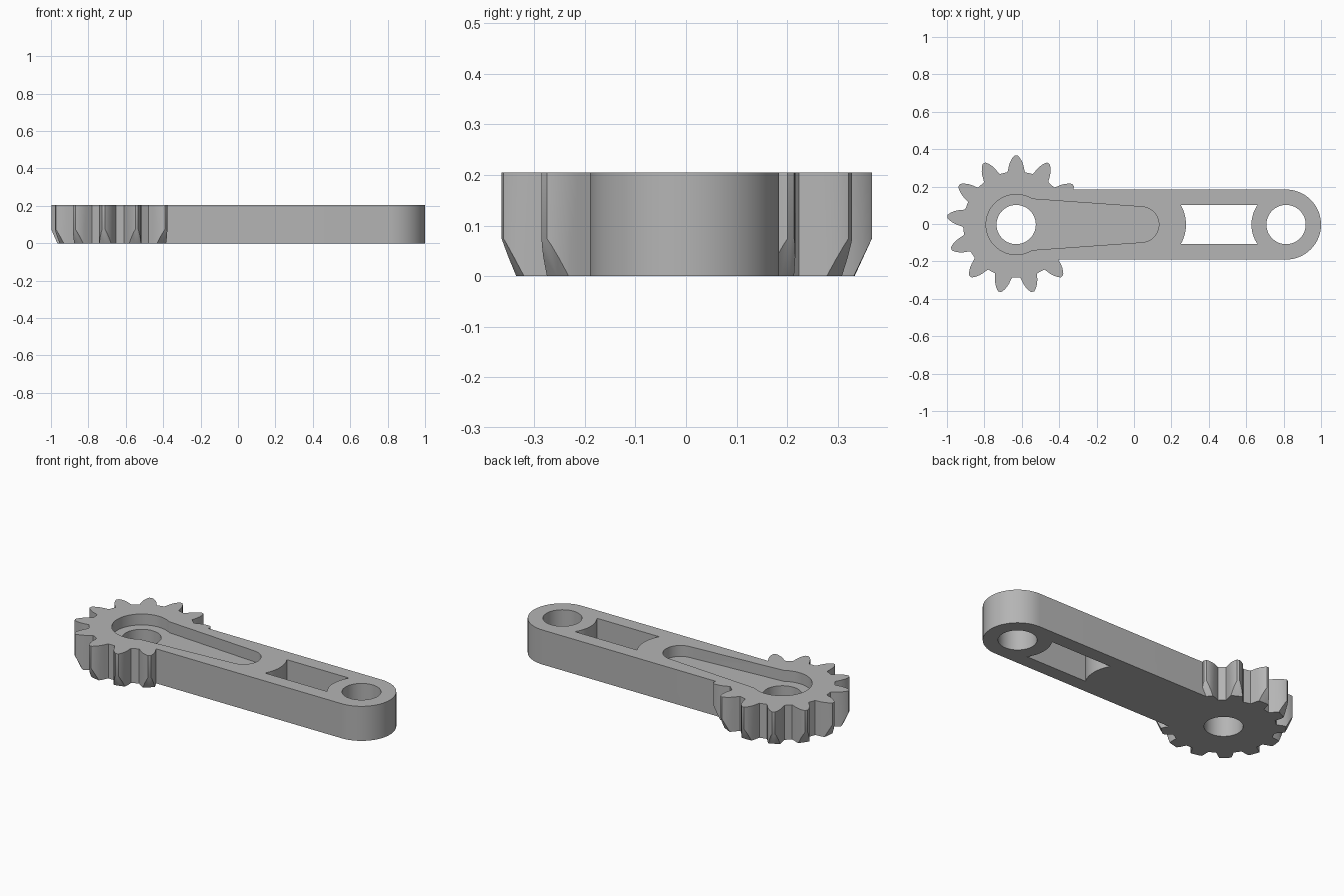
import bpy
import bmesh
from math import cos, sin, pi, tau, radians, atan2, hypot

if "Cube" in bpy.data.objects:
    bpy.data.objects.remove(bpy.data.objects["Cube"], do_unlink=True)

HEIGHT = 0.205
GEAR_X, END_X, Y0 = -0.63, 0.813, -0.003
BAR_R, HOLE_R, TEETH = 0.187, 0.105, 13

grey = bpy.data.materials.new("plain grey")
grey.use_nodes = True
colour = (0.46, 0.46, 0.46, 1)
grey.diffuse_color = colour
grey.node_tree.nodes["Principled BSDF"].inputs["Base Color"].default_value = colour


def arc(x, radius, start, end, steps=32):
    """Points on an arc centred on the long axis; angles in radians."""
    return [(x + radius * cos(start + (end - start) * i / steps),
             Y0 + radius * sin(start + (end - start) * i / steps))
            for i in range(steps + 1)]


def prism(name, points, low, high):
    """Upright solid from a counter-clockwise outline."""
    bm = bmesh.new()
    base = bm.faces.new([bm.verts.new((x, y, low)) for x, y in points])
    top = bmesh.ops.extrude_face_region(bm, geom=[base])
    moved = [v for v in top["geom"] if isinstance(v, bmesh.types.BMVert)]
    bmesh.ops.translate(bm, verts=moved, vec=(0, 0, high - low))
    bmesh.ops.recalc_face_normals(bm, faces=bm.faces)
    mesh = bpy.data.meshes.new(name)
    bm.to_mesh(mesh)
    bm.free()
    mesh.materials.append(grey)
    obj = bpy.data.objects.new(name, mesh)
    bpy.context.collection.objects.link(obj)
    return obj


def combine(target, tool, operation):
    """Apply a boolean and discard the tool."""
    mod = target.modifiers.new(operation.lower(), "BOOLEAN")
    mod.operation, mod.object, mod.solver = operation, tool, "EXACT"
    bpy.context.view_layer.objects.active = target
    bpy.ops.object.modifier_apply(modifier=mod.name)
    bpy.data.objects.remove(tool, do_unlink=True)


# Gear with curved tooth flanks: radius and half-width from root to tip
flank = [(0.28, 0.047), (0.295, 0.043), (0.315, 0.039), (0.335, 0.032),
         (0.352, 0.023), (0.364, 0.014), (0.37, 0.008)]
tooth = [(r, -w) for r, w in flank] + [(r, w) for r, w in reversed(flank)]
outline = []
for i in range(TEETH):
    turn = pi / 2 + tau * i / TEETH
    for r, w in tooth:
        a = turn + atan2(w, r)
        outline.append((GEAR_X + hypot(r, w) * cos(a), Y0 + hypot(r, w) * sin(a)))
lever = prism("gear_lever", outline, 0, HEIGHT)

# Conical chamfer on the lower tooth tips
bpy.ops.mesh.primitive_cone_add(vertices=104, radius1=0.306, radius2=0.506,
                                depth=0.433, location=(GEAR_X, Y0, 0.1515))
combine(lever, bpy.context.object, "INTERSECT")

# Arm with a rounded far end
arm = [(GEAR_X, Y0 + BAR_R), (GEAR_X, Y0 - BAR_R)] + arc(END_X, BAR_R, -pi / 2, pi / 2)
combine(lever, prism("arm", arm, 0, HEIGHT), "UNION")

# Teardrop recess in the top, with a round boss end around the bore
corner = radians(58)
recess = (arc(GEAR_X, 0.161, corner, tau - corner, 48)
          + arc(0.038, 0.095, radians(-86), radians(86)))
combine(lever, prism("recess", recess, HEIGHT - 0.065, HEIGHT + 0.1), "DIFFERENCE")

# Window whose ends curve around the neighbouring recess and hole
spread, inner = 0.515, 0.595
window = (arc(0.068, 0.21, spread, -spread, 16)
          + arc(END_X, 0.185, pi + inner, pi - inner, 16))
combine(lever, prism("window", window, -0.1, HEIGHT + 0.1), "DIFFERENCE")

# Round through holes
for x in (GEAR_X, END_X):
    ring = arc(x, HOLE_R, 0, tau, 48)[:-1]
    combine(lever, prism("bore", ring, -0.1, HEIGHT + 0.1), "DIFFERENCE")

# One flat colour, smooth walls with sharp rims
lever.data.materials.clear()
lever.data.materials.append(grey)
for face in lever.data.polygons:
    face.material_index = 0
bpy.ops.object.select_all(action="DESELECT")
lever.select_set(True)
bpy.context.view_layer.objects.active = lever
bpy.ops.object.shade_smooth_by_angle(angle=radians(30))
